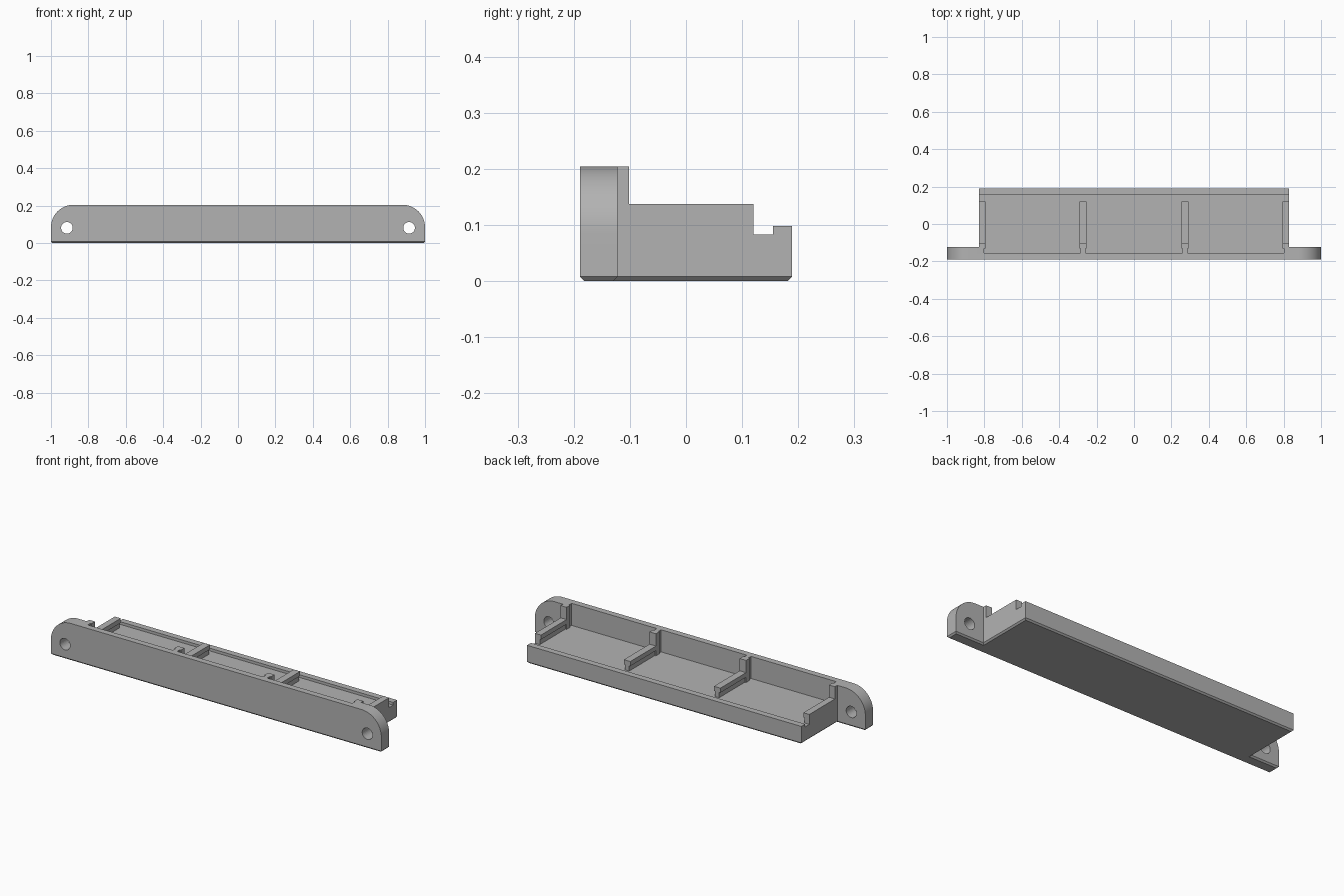
import bpy, bmesh, math
from mathutils import Vector

cube = bpy.data.objects.get("Cube")
if cube:
    bpy.data.objects.remove(cube, do_unlink=True)

grey = bpy.data.materials.new("plain_grey")
grey.use_nodes = True
grey.diffuse_color = (0.45, 0.45, 0.45, 1)
grey.node_tree.nodes["Principled BSDF"].inputs["Base Color"].default_value = (0.45, 0.45, 0.45, 1)

# Main dimensions
FRONT, BACK, EAR_BACK, WALL_BACK = -0.189, 0.189, -0.122, -0.155
TRAY_X, FLOOR, TOP, CHAMFER = 0.83, 0.083, 0.204, 0.008


def loft(name, lower, upper):
    """Closed solid between two matching rings of points."""
    bm = bmesh.new()
    a = [bm.verts.new(p) for p in lower]
    b = [bm.verts.new(p) for p in upper]
    bm.faces.new(a[::-1])
    bm.faces.new(b)
    for i in range(len(a)):
        j = (i + 1) % len(a)
        bm.faces.new((a[i], a[j], b[j], b[i]))
    bmesh.ops.recalc_face_normals(bm, faces=bm.faces)
    mesh = bpy.data.meshes.new(name)
    bm.to_mesh(mesh)
    bm.free()
    mesh.materials.append(grey)
    obj = bpy.data.objects.new(name, mesh)
    bpy.context.collection.objects.link(obj)
    return obj


def prism_y(name, profile, y0, y1):
    return loft(name, [(x, y0, z) for x, z in profile], [(x, y1, z) for x, z in profile])


def prism_z(name, outline, z0, z1):
    return loft(name, [(x, y, z0) for x, y in outline], [(x, y, z1) for x, y in outline])


def box(name, x0, x1, y0, y1, z0, z1):
    return prism_z(name, [(x0, y0), (x1, y0), (x1, y1), (x0, y1)], z0, z1)


def cut(obj, cutter):
    cutter.hide_render = True
    cutter.hide_viewport = True
    mod = obj.modifiers.new("cut", "BOOLEAN")
    mod.operation = "DIFFERENCE"
    mod.solver = "EXACT"
    mod.object = cutter


# Chamfered foot under the whole outline
def foot_ring(d, z):
    half = [(1 - d, FRONT + d), (1 - d, EAR_BACK - d), (TRAY_X - d, EAR_BACK - d), (TRAY_X - d, BACK - d)]
    return [(x, y, z) for x, y in half] + [(-x, y, z) for x, y in reversed(half)]


loft("chamfered_foot", foot_ring(CHAMFER, 0), foot_ring(0, CHAMFER))

# Front plate with rounded upper corners
R = 0.12
arc = [(1 - R + R * math.cos(t), TOP - R + R * math.sin(t))
       for t in (math.pi / 2 * i / 16 for i in range(17))]
profile = [(1, CHAMFER)] + arc
profile += [(-x, z) for x, z in reversed(profile)]
plate = prism_y("front_plate", profile, FRONT, EAR_BACK)

# Screw holes and the thinned middle of the plate
for side, label in ((1, "left"), (-1, "right")):
    ring = [(side * 0.915 + 0.031 * math.cos(2 * math.pi * i / 32),
             0.081 + 0.031 * math.sin(2 * math.pi * i / 32)) for i in range(32)]
    cut(plate, prism_y("hole_cutter_" + label, ring, -0.3, 0))
cut(plate, box("pocket_cutter", -TRAY_X, TRAY_X, WALL_BACK, 0, FLOOR, 0.3))

# Tray floor and rear lip
box("tray_floor", -TRAY_X, TRAY_X, EAR_BACK, BACK, CHAMFER, FLOOR)
box("rear_lip", -TRAY_X, TRAY_X, 0.155, BACK, FLOOR, 0.098)

# Dividers: grooved upright posts and undercut ribs
RIB_TOP, RIB_FRONT, RIB_BACK = 0.137, -0.102, 0.12
GROOVE = 0.007
dividers = {"right_end": (-TRAY_X, -0.794, 0, GROOVE), "right_middle": (-0.292, -0.253, GROOVE, GROOVE),
            "left_middle": (0.253, 0.292, GROOVE, GROOVE), "left_end": (0.794, TRAY_X, GROOVE, 0)}
for label, (x0, x1, g0, g1) in dividers.items():
    n0, n1 = x0 + g0, x1 - g1

    def section(base, step, end):
        return [(n0, base), (n1, base), (n1, step), (x1, step), (x1, end), (x0, end), (x0, step), (n0, step)]

    def clean(points):
        return [p for i, p in enumerate(points) if p != points[i - 1]]

    prism_z("post_" + label, clean(section(WALL_BACK, -0.132, RIB_FRONT)), FLOOR, TOP)
    prism_y("rib_" + label, clean(section(FLOOR, 0.112, RIB_TOP)), RIB_FRONT, RIB_BACK)

# Smooth only the rounded corners and holes
bpy.ops.object.select_all(action="DESELECT")
plate.select_set(True)
bpy.context.view_layer.objects.active = plate
bpy.ops.object.shade_smooth_by_angle(angle=math.radians(30))
